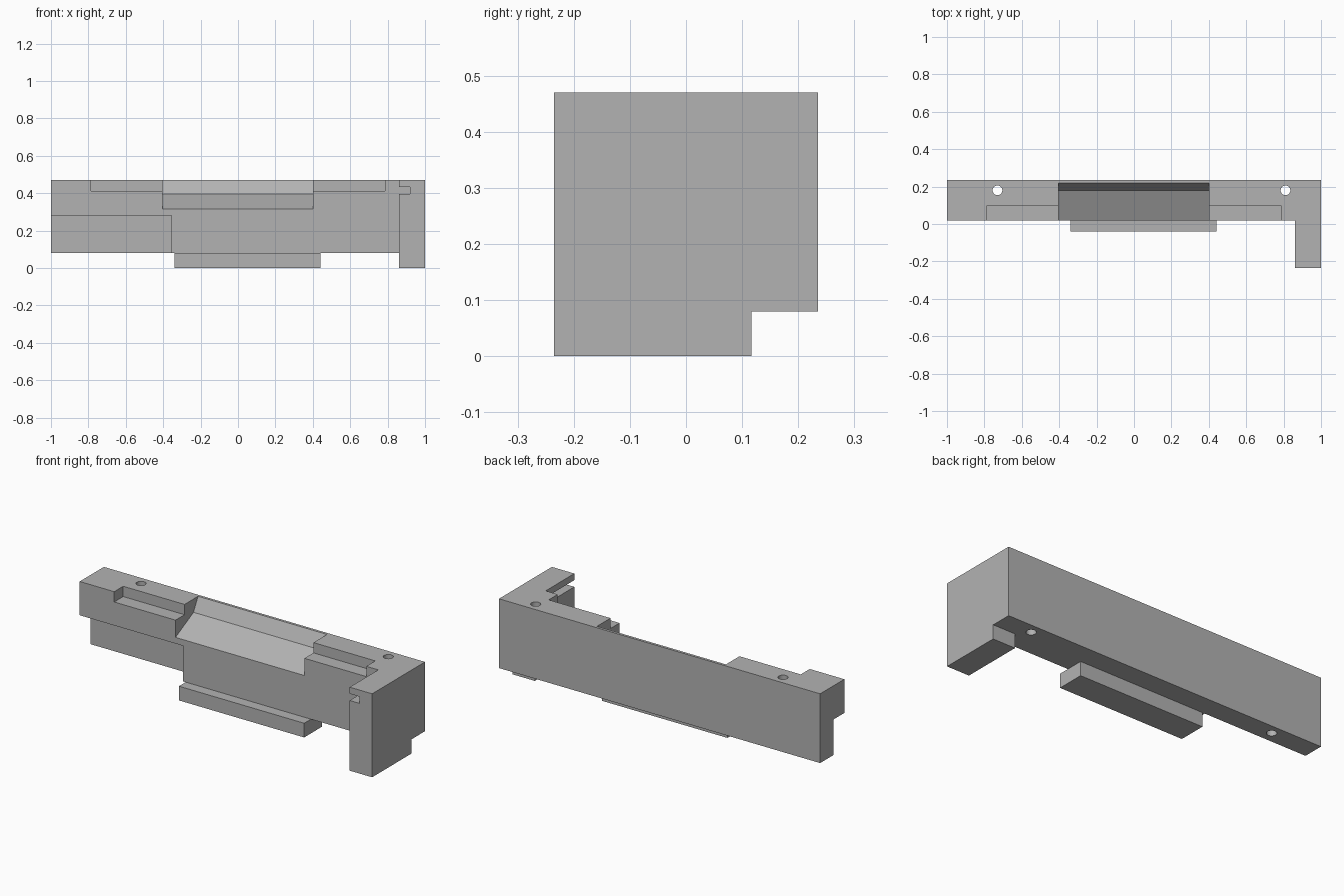
import bpy, bmesh, math
from mathutils import Matrix

cube = bpy.data.objects.get("Cube")
if cube:
    bpy.data.objects.remove(cube, do_unlink=True)

gray = bpy.data.materials.new("plain gray")
gray.use_nodes = True
color = (0.45, 0.45, 0.45, 1)
gray.diffuse_color = color
gray.node_tree.nodes["Principled BSDF"].inputs["Base Color"].default_value = color

BOTTOM, TOP = 0.08, 0.47
FRONT, BACK = 0.02, 0.235
STEP = 0.117      # depth shared by the recess, foot and tab
OUT = 0.1         # cutter overshoot


def finish(name, bm):
    bmesh.ops.recalc_face_normals(bm, faces=bm.faces)
    mesh = bpy.data.meshes.new(name)
    bm.to_mesh(mesh)
    bm.free()
    mesh.materials.append(gray)
    ob = bpy.data.objects.new(name, mesh)
    bpy.context.collection.objects.link(ob)
    return ob


def prism(name, x0, x1, profile):
    """Extrude a (y, z) profile along x."""
    bm = bmesh.new()
    face = bm.faces.new([bm.verts.new((x0, y, z)) for y, z in profile])
    ext = bmesh.ops.extrude_face_region(bm, geom=[face])["geom"]
    verts = [v for v in ext if isinstance(v, bmesh.types.BMVert)]
    bmesh.ops.translate(bm, verts=verts, vec=(x1 - x0, 0, 0))
    return finish(name, bm)


def box(name, x0, x1, y0, y1, z0, z1):
    return prism(name, x0, x1, [(y0, z0), (y1, z0), (y1, z1), (y0, z1)])


def cylinder(name, x, y, radius):
    bm = bmesh.new()
    bmesh.ops.create_cone(bm, cap_ends=True, segments=32, radius1=radius,
                          radius2=radius, depth=2,
                          matrix=Matrix.Translation((x, y, 0)))
    return finish(name, bm)


def combine(target, tool, operation):
    mod = target.modifiers.new(tool.name, "BOOLEAN")
    mod.operation, mod.solver, mod.object = operation, "EXACT", tool
    bpy.context.view_layer.objects.active = target
    bpy.ops.object.modifier_apply(modifier=mod.name)
    bpy.data.objects.remove(tool, do_unlink=True)


# Long bar
body = box("bracket_body", -1, 1, FRONT, BACK, BOTTOM, TOP)

# Side arm with a foot, and the lower tab
arm = prism("side_arm", 0.86, 1, [(-BACK, 0), (STEP, 0), (STEP, BOTTOM),
                                  (BACK, BOTTOM), (BACK, TOP), (-BACK, TOP)])
combine(body, arm, "UNION")
combine(body, box("lower_tab", -0.34, 0.44, -0.04, STEP, 0, BOTTOM), "UNION")

# Recess under one end, shallow ledges on top, and the slot in the arm
cuts = [
    box("end_recess", -1 - OUT, -0.355, FRONT - OUT, STEP, BOTTOM - OUT, 0.28),
    box("top_ledge", -0.785, 0.785, FRONT - OUT, 0.10, 0.412, TOP + OUT),
    box("arm_slot", 0.86 - 0.05, 0.92, -BACK - OUT, FRONT, 0.395, 0.433),
]

# Sloped central trough
cuts.append(prism("trough", -0.403, 0.4, [
    (FRONT - OUT, 0.265), (FRONT, 0.315), (0.18, 0.395), (0.22, TOP),
    (0.22, TOP + OUT), (FRONT - OUT, TOP + OUT)]))

# Screw holes
cuts += [cylinder("screw_hole", x, 0.18, 0.026) for x in (-0.73, 0.81)]

for cut in cuts:
    combine(body, cut, "DIFFERENCE")

# Smooth hole walls, crisp edges elsewhere
bpy.ops.object.select_all(action="DESELECT")
body.select_set(True)
bpy.context.view_layer.objects.active = body
bpy.ops.object.shade_smooth_by_angle(angle=math.radians(25))
